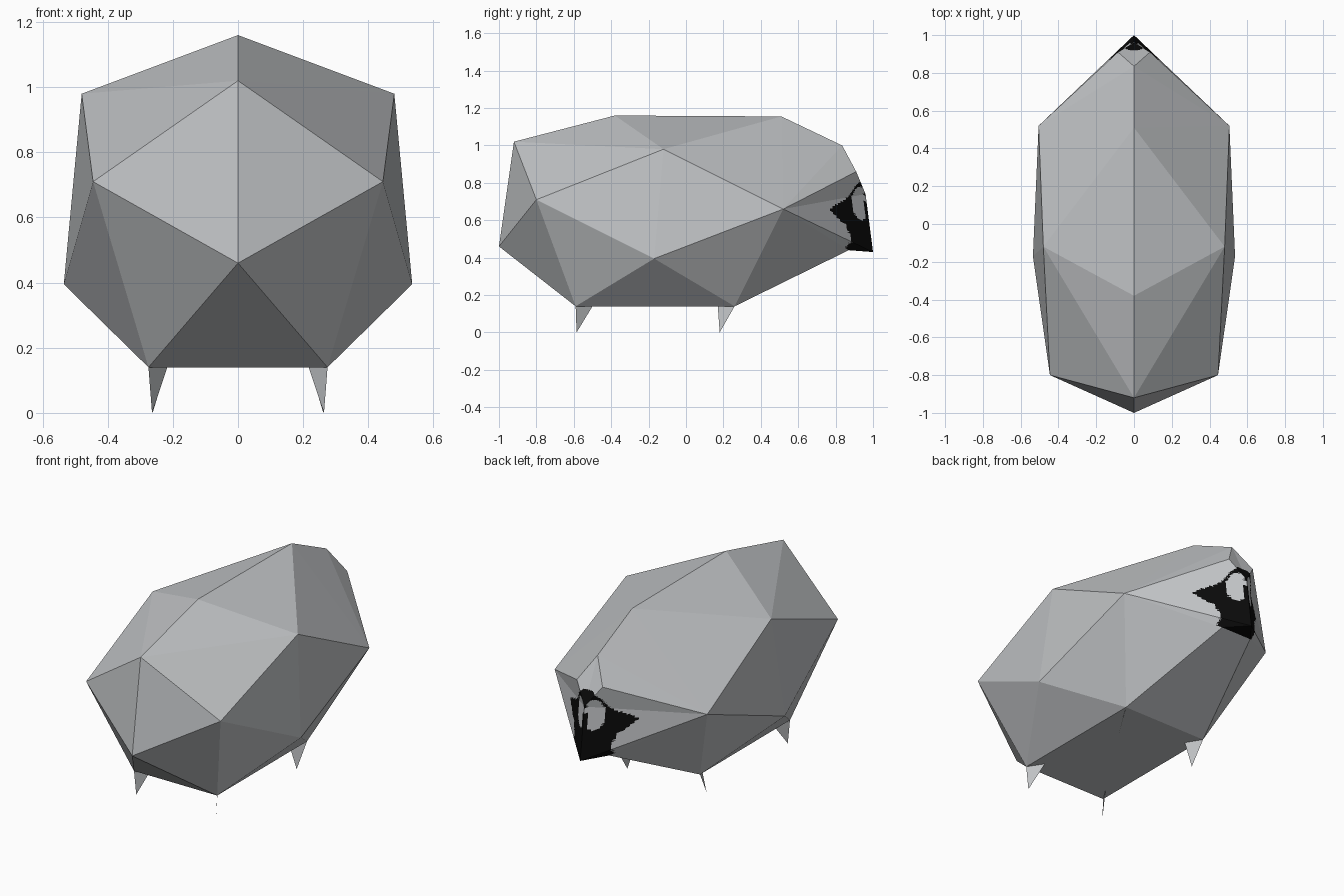
import bpy, bmesh
from mathutils import Vector

if "Cube" in bpy.data.objects:
    bpy.data.objects.remove(bpy.data.objects["Cube"])


def material(name, rgb):
    m = bpy.data.materials.new(name)
    m.diffuse_color = (*rgb, 1)
    m.use_nodes = True
    m.node_tree.nodes["Principled BSDF"].inputs["Base Color"].default_value = m.diffuse_color
    return m


GREY = material("light grey", (0.53, 0.545, 0.56))
BLACK = material("black", (0.003, 0.003, 0.003))

# Facet corners of the right half; lower-case letters mean the mirrored corner
PTS = {
    "A": (0, -1, .46), "B": (0, -.92, 1.02), "C": (0, -.38, 1.16),
    "D": (0, .51, 1.155), "E": (0, .835, 1.0), "V": (0, .96, .74),
    "T": (0, 1, .43), "F": (.085, .91, .86), "L": (.1, .87, .44),
    "S": (.505, .52, .66), "U": (.48, -.12, .98), "G": (.445, -.8, .71),
    "M": (.535, -.17, .395), "P": (.275, -.59, .14), "Q": (.275, .26, .14),
}
MID = Vector((0, 0, .6))


def corner(ch):
    x, y, z = PTS[ch.upper()]
    return Vector((-x if ch.islower() else x, y, z))


def make(name, polys, cuts=0, rule=None):
    """Build faces from corner lists, pointing outward, coloured by a rule."""
    bm = bmesh.new()
    for poly in polys:
        n = (poly[1] - poly[0]).cross(poly[2] - poly[0])
        c = sum(poly, Vector()) / len(poly)
        if n.dot(c - MID) < 0:
            poly = poly[::-1]
        bm.faces.new([bm.verts.new(p) for p in poly])
    bmesh.ops.remove_doubles(bm, verts=bm.verts[:], dist=1e-4)
    if cuts:
        bmesh.ops.subdivide_edges(bm, edges=bm.edges[:], cuts=cuts, use_grid_fill=True)
    if rule:
        for f in bm.faces:
            f.material_index = int(rule(f.calc_center_median()))
    me = bpy.data.meshes.new(name)
    bm.to_mesh(me)
    bm.free()
    me.materials.append(GREY)
    me.materials.append(BLACK)
    ob = bpy.data.objects.new(name, me)
    bpy.context.collection.objects.link(ob)
    return ob


def both_sides(half, centre):
    words = half.split()
    words += [w.lower() for w in words] + centre.split()
    return [[corner(ch) for ch in w] for w in words]


# Faceted body shell
make("body", both_sides(
    "AGB BGU BUC CUD DUS DSE ESF GMU UMS APG GPM MPQ MQS SQL",
    "APp PQqp QLlq"))

# Black face mask: half width at each height, with light eyes and dark pupils
MASK = [(.40, .13), (.50, .12), (.57, .14), (.61, .18), (.66, .23),
        (.70, .15), (.72, .11), (.79, .07), (.825, .03)]


def is_black(p):
    x, z = abs(p.x), p.z
    if ((x - .045) / .043) ** 2 + ((z - .69) / .09) ** 2 < 1:
        return x < .02 and abs(z - .665) < .035
    for (z0, w0), (z1, w1) in zip(MASK, MASK[1:]):
        if z0 <= z < z1:
            return x < w0 + (w1 - w0) * (z - z0) / (z1 - z0)
    return False


make("painted_face", both_sides("EFV FSV VST STL", "LTl"), 28, is_black)

# Four flat triangular feet: outer top, inner top, tip
FEET = {
    "front_foot": [(.275, -.59, .14), (.217, -.5, .14), (.264, -.585, 0)],
    "back_foot": [(.275, .26, .14), (.22, .17, .14), (.262, .18, 0)],
}
for name, tri in FEET.items():
    for side, s in (("right", 1), ("left", -1)):
        make(f"{side}_{name}", [[Vector((s * x, y, z)) for x, y, z in tri]])
